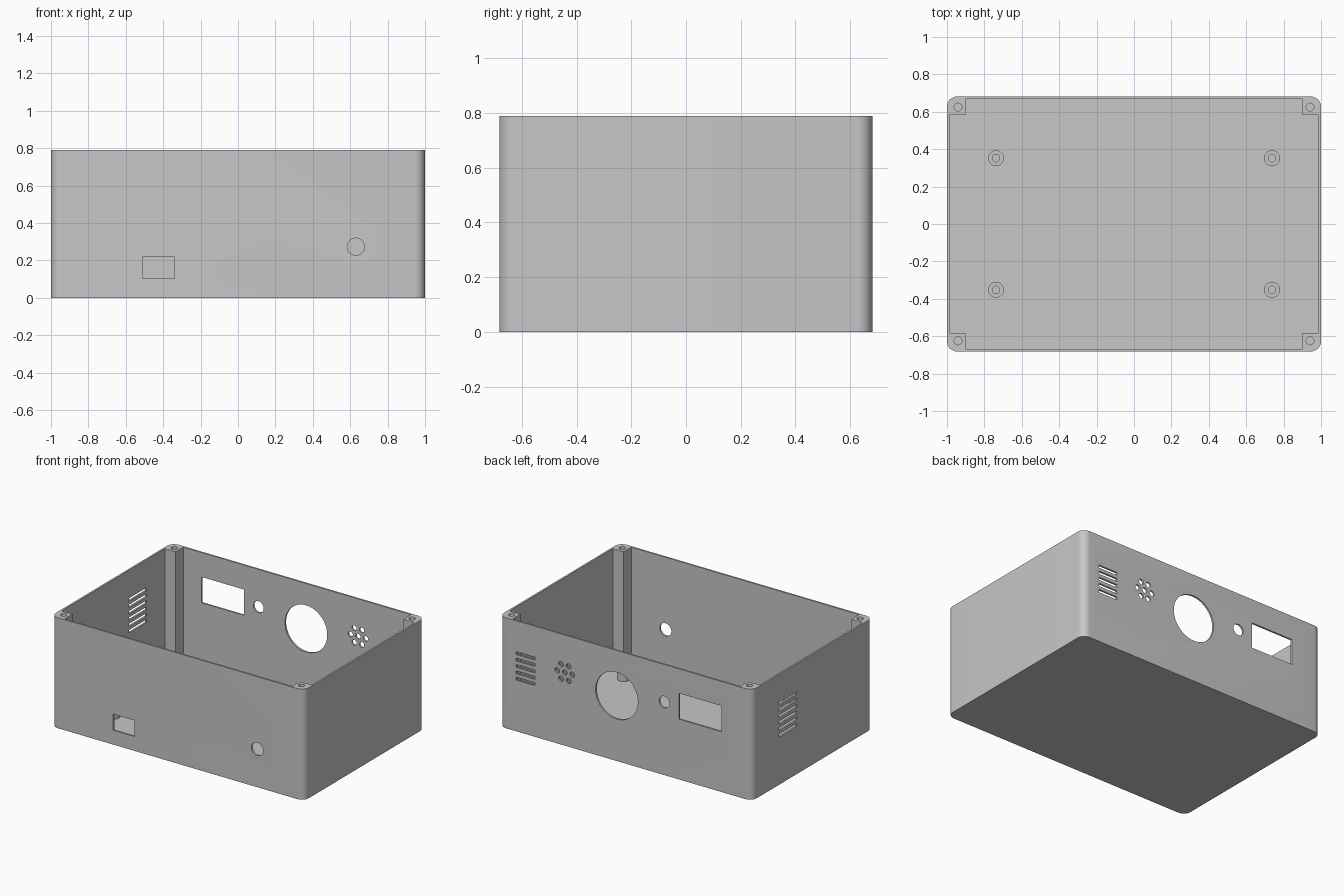
import bpy
import bmesh
from math import cos, sin, pi, radians

if "Cube" in bpy.data.objects:
    bpy.data.objects.remove(bpy.data.objects["Cube"], do_unlink=True)

HX, HY, H = 1.0, 0.682, 0.79      # half length, half depth, height
WALL, RADIUS, POST = 0.013, 0.055, 0.099

grey = bpy.data.materials.new("grey plastic")
grey.use_nodes = True
grey.diffuse_color = (0.57, 0.57, 0.57, 1)
grey.node_tree.nodes["Principled BSDF"].inputs["Base Color"].default_value = grey.diffuse_color


def circle(u, v, r, n=32):
    return [(u + r * cos(2 * pi * i / n), v + r * sin(2 * pi * i / n)) for i in range(n)]


def rect(u, v, w, h):
    return [(u + a * w / 2, v + b * h / 2) for a, b in ((-1, -1), (1, -1), (1, 1), (-1, 1))]


def rounded_rect(hx, hy, r, n=10):
    pts = []
    for k, (sx, sy) in enumerate(((1, 1), (-1, 1), (-1, -1), (1, -1))):
        for i in range(n + 1):
            t = (k + i / n) * pi / 2
            pts.append((sx * (hx - r) + r * cos(t), sy * (hy - r) + r * sin(t)))
    return pts


def prism(bm, pts, axis, start, end):
    """Extrude a flat outline along an axis from start to end."""
    def place(u, v, w):
        return {"x": (w, u, v), "y": (u, w, v), "z": (u, v, w)}[axis]
    low = [bm.verts.new(place(u, v, start)) for u, v in pts]
    high = [bm.verts.new(place(u, v, end)) for u, v in pts]
    bm.faces.new(low)
    bm.faces.new(high)
    for i in range(len(pts)):
        j = (i + 1) % len(pts)
        bm.faces.new((low[i], low[j], high[j], high[i]))


def finish(name, bm):
    bmesh.ops.recalc_face_normals(bm, faces=bm.faces[:])
    mesh = bpy.data.meshes.new(name)
    bm.to_mesh(mesh)
    bm.free()
    obj = bpy.data.objects.new(name, mesh)
    bpy.context.collection.objects.link(obj)
    mesh.materials.append(grey)
    return obj


def activate(obj):
    bpy.ops.object.select_all(action="DESELECT")
    obj.select_set(True)
    bpy.context.view_layer.objects.active = obj


def cut(obj, cutter):
    cutter.hide_render = True
    mod = obj.modifiers.new("cut", "BOOLEAN")
    mod.operation, mod.solver, mod.object = "DIFFERENCE", "EXACT", cutter
    activate(obj)
    bpy.ops.object.modifier_apply(modifier=mod.name)
    bpy.data.objects.remove(cutter, do_unlink=True)


# Outer body
bm = bmesh.new()
prism(bm, rounded_rect(HX, HY, RADIUS), "z", 0, H)
body = finish("enclosure_body", bm)

# Cavity, leaving a square post in each corner
ix, iy, px, py = HX - WALL, HY - WALL, HX - POST, HY - POST
quarter = [(ix, py), (px, py), (px, iy)]
outline = (quarter + [(-x, y) for x, y in reversed(quarter)]
           + [(-x, -y) for x, y in quarter] + [(x, -y) for x, y in reversed(quarter)])
bm = bmesh.new()
prism(bm, outline, "z", WALL, H + 0.1)
cut(body, finish("cavity_cutter", bm))

bm = bmesh.new()
# Front wall: socket and round hole
front = ("y", -HY - 0.05, -HY + 0.05)
prism(bm, rect(-0.425, 0.16, 0.17, 0.115), *front)
prism(bm, circle(0.63, 0.273, 0.046), *front)
# Back wall: display window, button, large opening, speaker holes, vents
back = ("y", HY - 0.05, HY + 0.05)
prism(bm, rect(-0.589, 0.523, 0.336, 0.185), *back)
prism(bm, circle(-0.306, 0.522, 0.041), *back)
prism(bm, circle(0.07, 0.467, 0.167, 64), *back)
prism(bm, circle(0.481, 0.522, 0.019, 20), *back)
for u, v in circle(0.481, 0.522, 0.06, 6):
    prism(bm, circle(u, v, 0.019, 20), *back)
for i in range(5):
    prism(bm, rect(0.79, 0.467 + (i - 2) * 0.0455, 0.15, 0.021), *back)
# Side wall vents
for i in range(6):
    prism(bm, rect(0.276, 0.465 + (i - 2.5) * 0.0455, 0.2, 0.021), "x", -HX - 0.05, -HX + 0.05)
# Screw holes in the corner posts
for sx in (-1, 1):
    for sy in (-1, 1):
        prism(bm, circle(sx * 0.941, sy * 0.625, 0.021, 24), "z", H - 0.2, H + 0.05)
cut(body, finish("opening_cutter", bm))
activate(body)
bpy.ops.object.shade_smooth_by_angle(angle=radians(30))

# Board standoffs with pilot holes
for sx, side in ((-1, "right"), (1, "left")):
    for sy, end in ((-1, "front"), (1, "back")):
        x, y = sx * 0.738, sy * 0.352
        bm = bmesh.new()
        prism(bm, circle(x, y, 0.042), "z", WALL - 0.003, WALL + 0.08)
        post = finish(f"standoff_{end}_{side}", bm)
        bm = bmesh.new()
        prism(bm, circle(x, y, 0.02), "z", WALL + 0.005, WALL + 0.2)
        cut(post, finish("pilot_cutter", bm))
        activate(post)
        bpy.ops.object.shade_smooth_by_angle(angle=radians(30))
